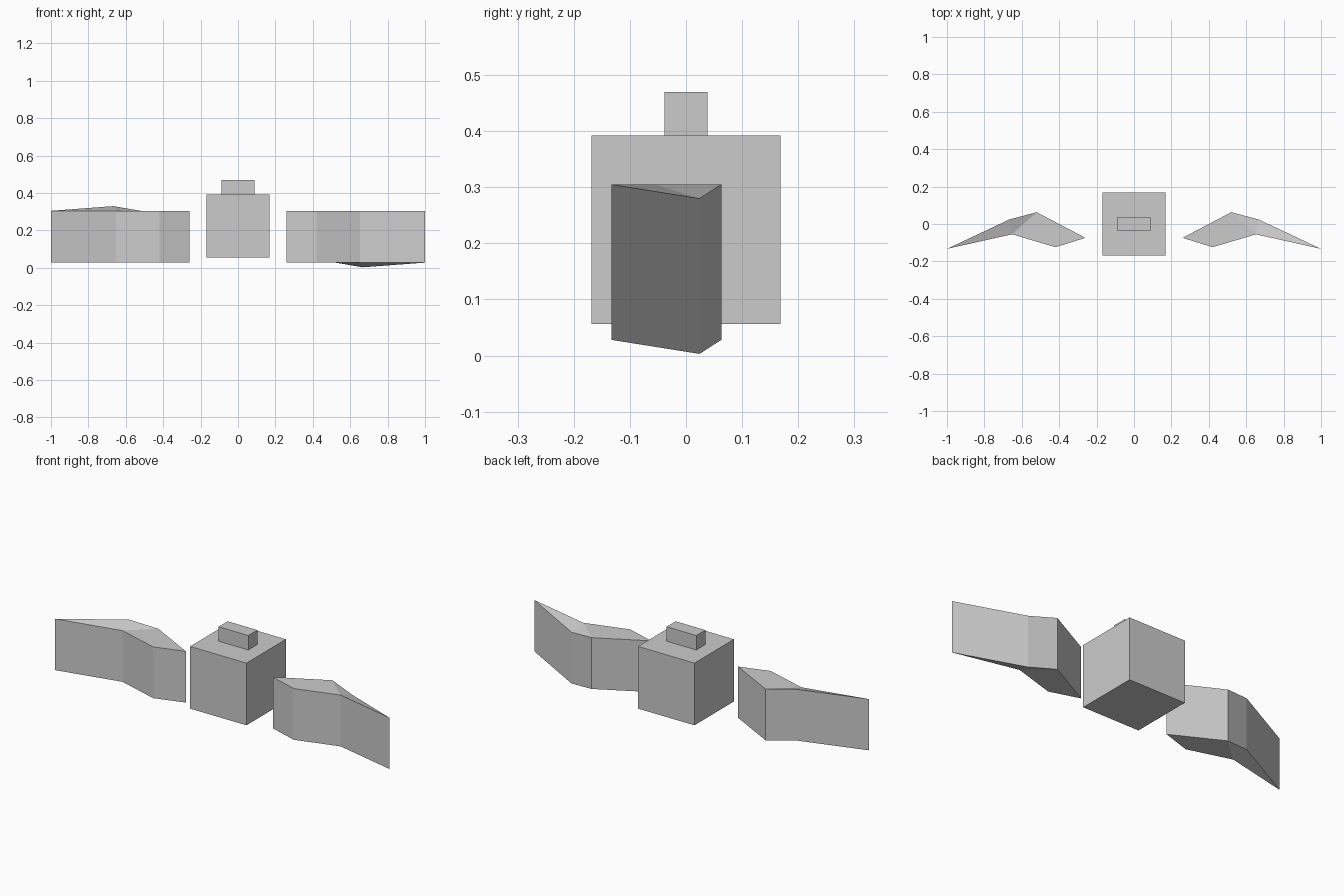
import bpy, bmesh
from mathutils import Matrix, Vector

if "Cube" in bpy.data.objects:
    bpy.data.objects.remove(bpy.data.objects["Cube"])


def add_object(name, bm):
    bmesh.ops.recalc_face_normals(bm, faces=bm.faces)
    mesh = bpy.data.meshes.new(name)
    bm.to_mesh(mesh)
    bm.free()
    obj = bpy.data.objects.new(name, mesh)
    bpy.context.collection.objects.link(obj)
    return obj


def box(name, size, z_mid):
    bm = bmesh.new()
    bmesh.ops.create_cube(bm, size=1.0)
    bmesh.ops.scale(bm, vec=size, verts=bm.verts)
    bmesh.ops.translate(bm, vec=(0, 0, z_mid), verts=bm.verts)
    add_object(name, bm)


# Central body and the small block on top
box("body", (0.337, 0.337, 0.336), 0.224)
box("top_block", (0.178, 0.077, 0.078), 0.431)

# Wing outline: x, y, z offset (the third point sags)
OUTLINE = [(0.26, -0.074, 0), (0.52, 0.063, 0), (0.667, 0.024, -0.025),
           (1.0, -0.133, 0), (0.652, -0.055, 0), (0.42, -0.124, 0)]
CAP = [(0, 1, 4, 5), (1, 2, 4), (2, 3, 4)]
Z_LOW, Z_HIGH = 0.028, 0.305


def wing(name, turn):
    bm = bmesh.new()
    rings = [[bm.verts.new((x, y, z + base)) for x, y, z in OUTLINE]
             for base in (Z_LOW, Z_HIGH)]
    for ring in rings:
        for face in CAP:
            bm.faces.new([ring[i] for i in face])
    low, high = rings
    n = len(OUTLINE)
    for i in range(n):
        j = (i + 1) % n
        bm.faces.new((low[i], low[j], high[j], high[i]))
    # The opposite wing is the same part turned half way round the y axis
    bmesh.ops.rotate(bm, verts=bm.verts, cent=Vector((0, 0, (Z_LOW + Z_HIGH) / 2)),
                     matrix=Matrix.Rotation(turn, 3, 'Y'))
    add_object(name, bm)


wing("right_wing", 0.0)
wing("left_wing", 3.14159265)
